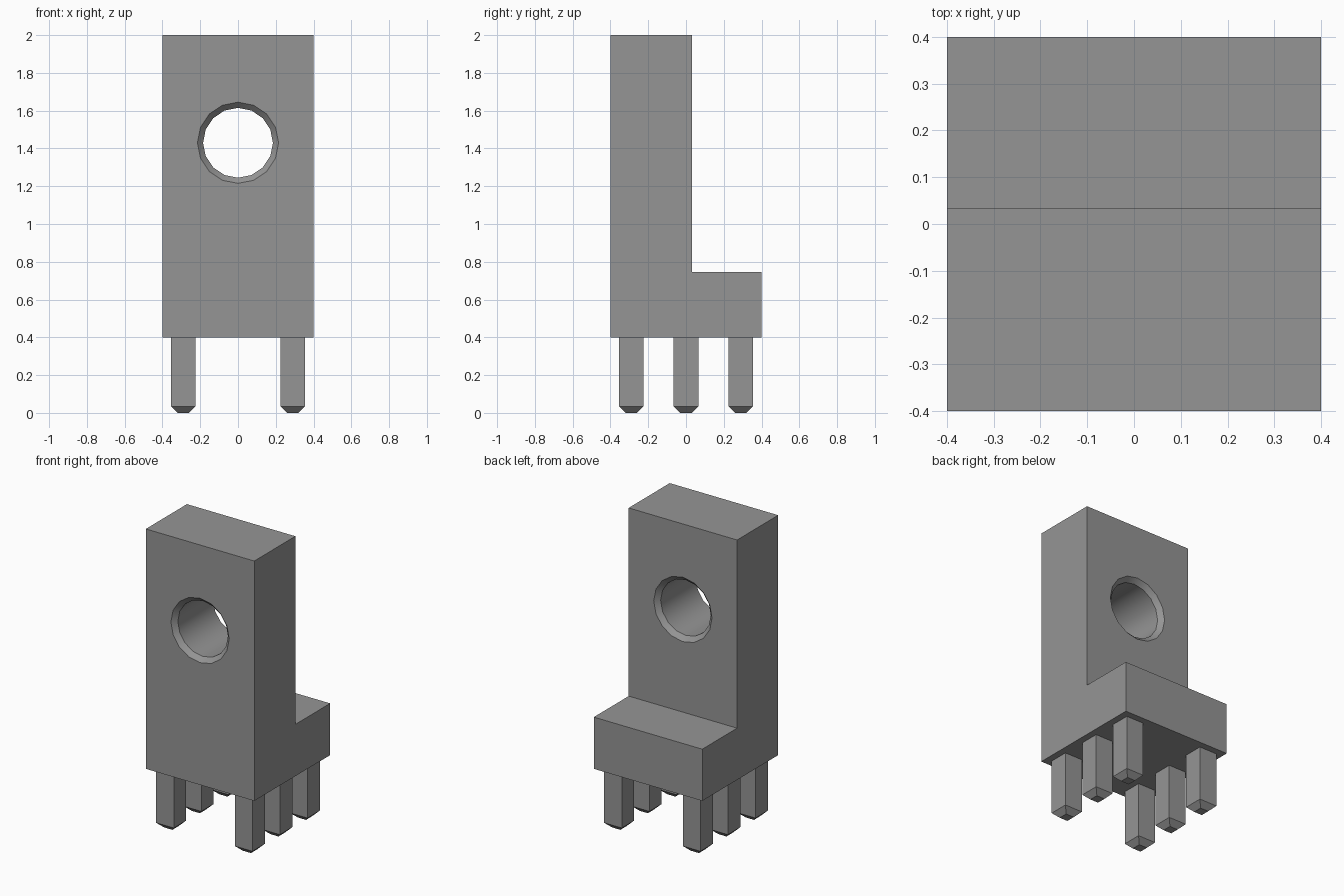
import bpy, bmesh, math

cube = bpy.data.objects.get("Cube")
if cube:
    bpy.data.objects.remove(cube, do_unlink=True)

grey = bpy.data.materials.new("mid grey")
grey.use_nodes = True
COLOUR = (0.30, 0.30, 0.30, 1)
grey.diffuse_color = COLOUR
grey.node_tree.nodes["Principled BSDF"].inputs["Base Color"].default_value = COLOUR


def loft(name, rings):
    """Join matching rings of points into a closed solid."""
    bm = bmesh.new()
    loops = [[bm.verts.new(p) for p in ring] for ring in rings]
    n = len(loops[0])
    for a, b in zip(loops, loops[1:]):
        for i in range(n):
            j = (i + 1) % n
            bm.faces.new((a[i], a[j], b[j], b[i]))
    bm.faces.new(loops[0][::-1])
    bm.faces.new(loops[-1])
    bmesh.ops.recalc_face_normals(bm, faces=bm.faces)
    mesh = bpy.data.meshes.new(name)
    bm.to_mesh(mesh)
    bm.free()
    mesh.materials.append(grey)
    obj = bpy.data.objects.new(name, mesh)
    bpy.context.collection.objects.link(obj)
    return obj


# L-shaped body: side profile (y, z) extruded across x
FRONT, STEP, BACK = -0.4, 0.033, 0.4
profile = [(FRONT, 0.4), (BACK, 0.4), (BACK, 0.745),
           (STEP, 0.745), (STEP, 2.0), (FRONT, 2.0)]
body = loft("body", [[(x, y, z) for y, z in profile] for x in (-0.4, 0.4)])

# Through hole with a chamfer at both ends, 16 sides
SIDES, HOLE_Z, BORE, CHAMFER, OVER = 16, 1.43, 0.185, 0.03, 0.02
stations = [(FRONT - OVER, BORE + CHAMFER + OVER), (FRONT + CHAMFER, BORE),
            (STEP - CHAMFER, BORE), (STEP + OVER, BORE + CHAMFER + OVER)]
angles = [2 * math.pi * i / SIDES for i in range(SIDES)]
cutter = loft("hole_cutter", [[(r * math.cos(a), y, HOLE_Z + r * math.sin(a))
                               for a in angles] for y, r in stations])
cutter.hide_render = True

cut = body.modifiers.new("hole", 'BOOLEAN')
cut.operation = 'DIFFERENCE'
cut.solver = 'EXACT'
cut.object = cutter
bpy.ops.object.select_all(action='DESELECT')
bpy.context.view_layer.objects.active = body
body.select_set(True)
bpy.ops.object.modifier_apply(modifier=cut.name)
bpy.data.objects.remove(cutter, do_unlink=True)
bpy.ops.object.shade_smooth_by_angle(angle=math.radians(30))

# Six square pins with tapered tips
HALF, TAPER = 0.065, 0.035


def square(cx, cy, h, z):
    return [(cx + sx * h, cy + sy * h, z)
            for sx, sy in ((-1, -1), (1, -1), (1, 1), (-1, 1))]


for side, x in (("right", -0.29), ("left", 0.29)):
    for row, y in (("front", -0.29), ("middle", 0.0), ("back", 0.29)):
        loft(f"pin_{row}_{side}", [square(x, y, HALF - TAPER, 0),
                                   square(x, y, HALF, TAPER),
                                   square(x, y, HALF, 0.4)])
